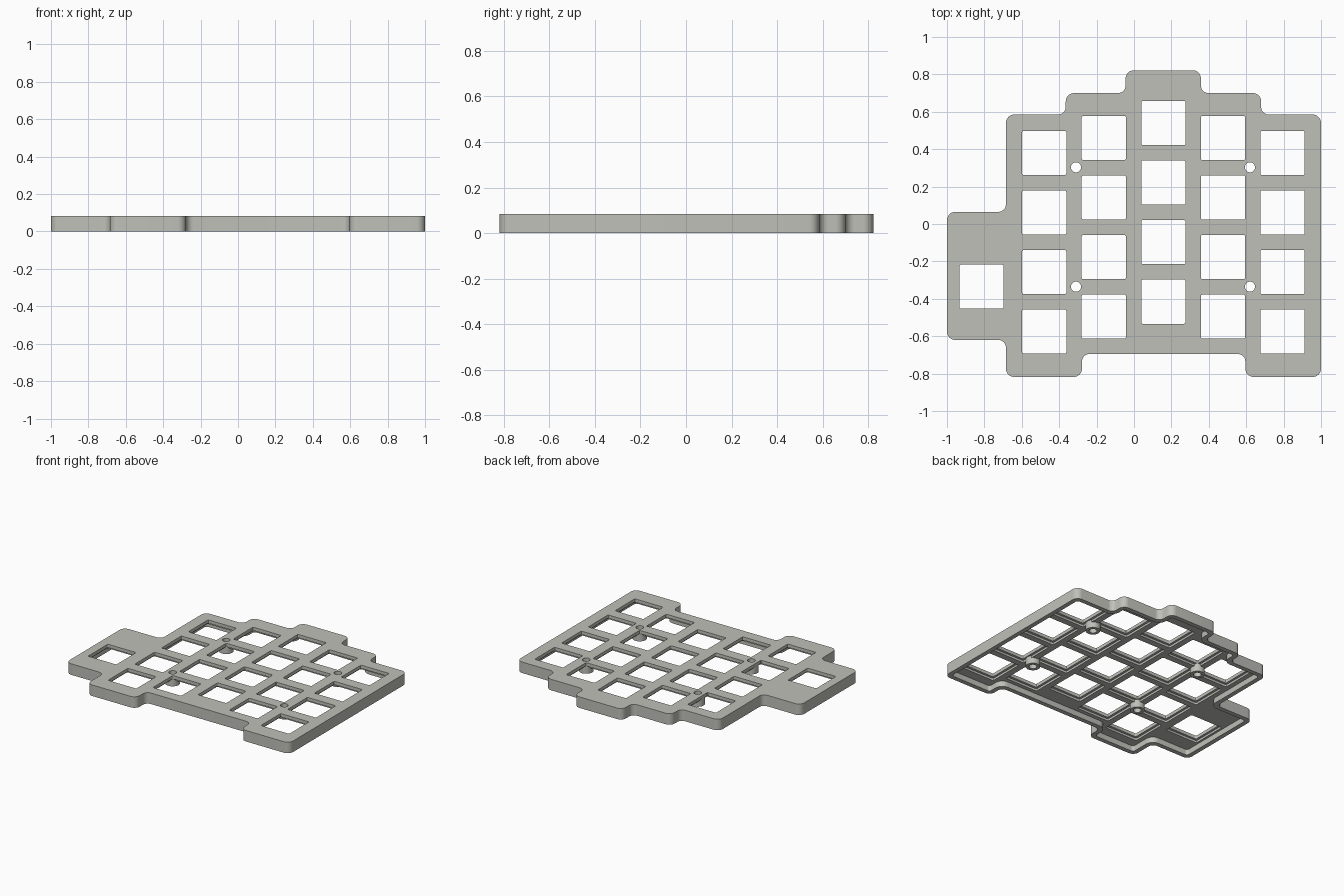
import bpy, bmesh, math
from mathutils import Vector

if "Cube" in bpy.data.objects:
    bpy.data.objects.remove(bpy.data.objects["Cube"])

HEIGHT = 0.083      # overall height
PLATE_Z = 0.042     # underside of the top plate
LIP_Z = 0.058       # underside of the thin lip round each opening
WALL = 0.034        # skirt thickness
PITCH = 0.3185      # key spacing
HALF = 0.118        # half size of a key opening

grey = bpy.data.materials.new("warm grey plastic")
grey.diffuse_color = (0.53, 0.53, 0.49, 1)
grey.use_nodes = True
grey.node_tree.nodes["Principled BSDF"].inputs["Base Color"].default_value = grey.diffuse_color


def inset(points, d):
    """Shift every edge of a counter-clockwise outline inward by d."""
    out = []
    for i, p in enumerate(points):
        p = Vector(p)
        a = (p - Vector(points[i - 1])).normalized()
        b = (Vector(points[(i + 1) % len(points)]) - p).normalized()
        out.append(p + d * Vector((-a.y - b.y, a.x + b.x)))
    return out


def fillet(points, radii, steps):
    """Round right-angled corners; radii = (convex, concave)."""
    out = []
    for i, p in enumerate(points):
        p = Vector(p)
        a = (p - Vector(points[i - 1])).normalized()
        b = (Vector(points[(i + 1) % len(points)]) - p).normalized()
        r = radii[0] if a.x * b.y - a.y * b.x > 0 else radii[1]
        centre = p - a * r + b * r
        for k in range(steps + 1):
            t = math.pi / 2 * k / steps
            out.append(centre - b * r * math.cos(t) + a * r * math.sin(t))
    return out


def prism(bm, points, z0, z1):
    low = [bm.verts.new((p[0], p[1], z0)) for p in points]
    high = [bm.verts.new((p[0], p[1], z1)) for p in points]
    bm.faces.new(low[::-1])
    bm.faces.new(high)
    n = len(points)
    for i in range(n):
        j = (i + 1) % n
        bm.faces.new((low[i], low[j], high[j], high[i]))


def circle(c, r, n=32):
    return [(c[0] + r * math.cos(math.tau * k / n),
             c[1] + r * math.sin(math.tau * k / n)) for k in range(n)]


def square(c, h, r):
    pts = [(c[0] + sx * h, c[1] + sy * h)
           for sx, sy in ((-1, -1), (1, -1), (1, 1), (-1, 1))]
    return fillet(pts, (r, r), 3)


def solid(name, shapes):
    """Object made of several separate prisms (points, z0, z1)."""
    bm = bmesh.new()
    for points, z0, z1 in shapes:
        prism(bm, points, z0, z1)
    me = bpy.data.meshes.new(name)
    bm.to_mesh(me)
    bm.free()
    ob = bpy.data.objects.new(name, me)
    bpy.context.collection.objects.link(ob)
    me.materials.append(grey)
    return ob


# Stepped outline of the case, counter-clockwise
outline = [(-1, -.62), (-.685, -.62), (-.685, -.818), (-.278, -.818),
           (-.278, -.695), (.595, -.695), (.595, -.818), (1, -.818),
           (1, .585), (.68, .585), (.68, .70), (.358, .70),
           (.358, .822), (-.045, .822), (-.045, .70), (-.365, .70),
           (-.365, .585), (-.685, .585), (-.685, .065), (-1, .065)]

# Key centres: five staggered columns of four plus one thumb key
keys = [(-.815, -.335)]
for col, top in enumerate((.38, .46, .54, .46, .38)):
    keys += [(-.48 + col * PITCH, top - row * PITCH) for row in range(4)]
screws = [(x, y) for x in (-.31, .62) for y in (.303, -.335)]

case = solid("case_top", [(fillet(outline, (.045, .04), 8), 0, HEIGHT)])

# Hollow underside, key recesses, screw bosses, then all through openings
cavity = solid("cavity_cutter",
               [(fillet(inset(outline, WALL), (.02, .06), 8), -.1, PLATE_Z)])
recesses = solid("recess_cutter",
                 [(square(k, HALF + .017, .01), -.05, LIP_Z) for k in keys])
bosses = solid("screw_bosses", [(circle(s, .05), 0, .07) for s in screws])
openings = solid("opening_cutter",
                 [(square(k, HALF, .008), -.2, .2) for k in keys]
                 + [(circle(s, .027), -.2, .2) for s in screws])

helpers = ((cavity, 'DIFFERENCE'), (recesses, 'DIFFERENCE'),
           (bosses, 'UNION'), (openings, 'DIFFERENCE'))
for helper, operation in helpers:
    mod = case.modifiers.new(helper.name, 'BOOLEAN')
    mod.operation = operation
    mod.solver = 'EXACT'
    mod.object = helper
    helper.hide_render = True

# Bake the cuts and drop the helpers
graph = bpy.context.evaluated_depsgraph_get()
baked = bpy.data.meshes.new_from_object(case.evaluated_get(graph))
case.modifiers.clear()
case.data = baked
baked.materials.clear()
baked.materials.append(grey)
for poly in baked.polygons:
    poly.material_index = 0
for helper, _ in helpers:
    bpy.data.objects.remove(helper)

bpy.context.view_layer.objects.active = case
case.select_set(True)
bpy.ops.object.shade_smooth_by_angle(angle=math.radians(30))
